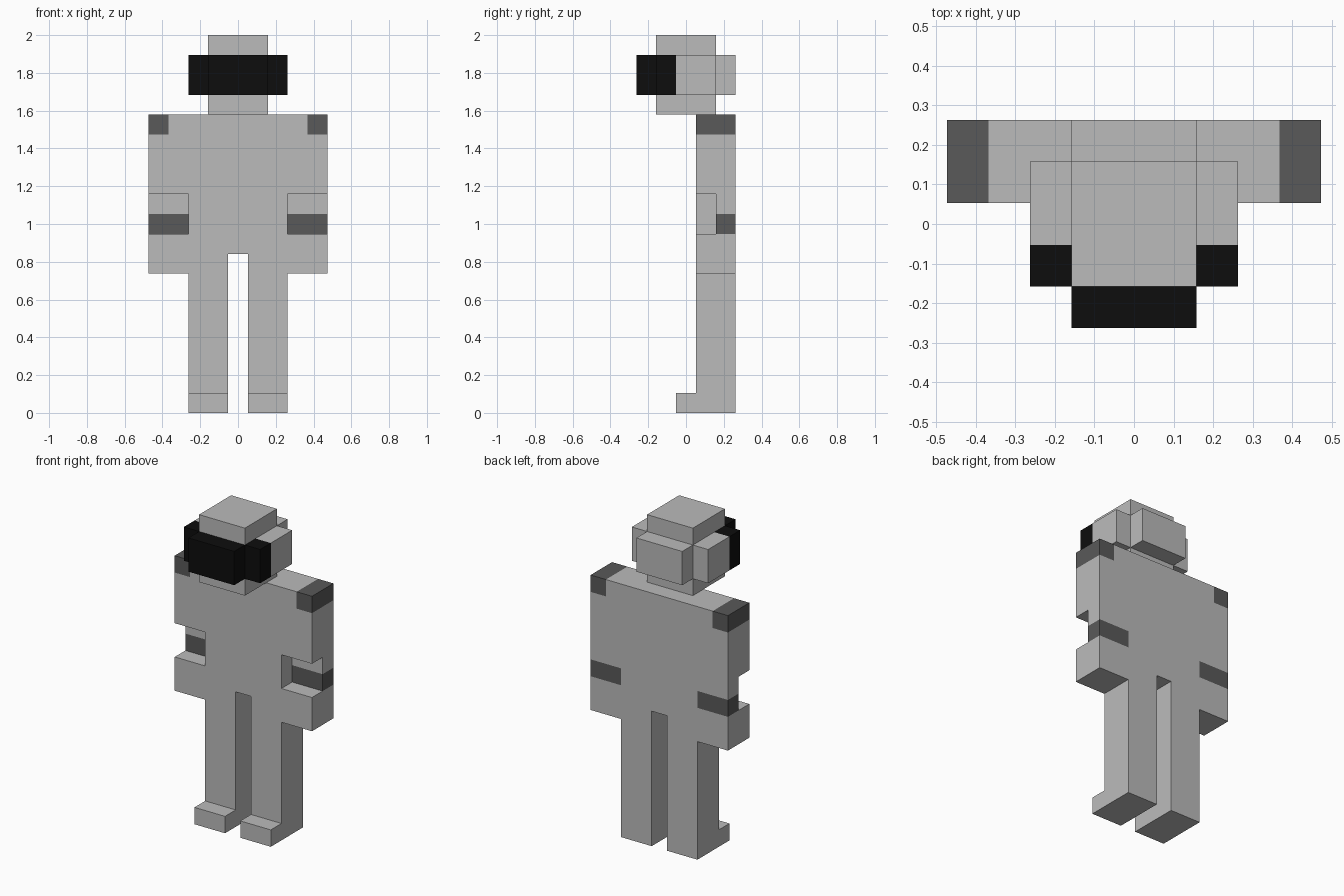
import bpy
import bmesh
from mathutils import Vector

cube = bpy.data.objects.get("Cube")
if cube:
    bpy.data.objects.remove(cube, do_unlink=True)

U = 2 / 19  # one block of the grid; all sizes below are in blocks


def material(name, value):
    mat = bpy.data.materials.new(name)
    mat.use_nodes = True
    colour = (value, value, value, 1)
    mat.diffuse_color = colour
    mat.node_tree.nodes["Principled BSDF"].inputs["Base Color"].default_value = colour
    return mat


GREY, DARK, BLACK = 0, 1, 2
MATERIALS = [material("light grey", 0.497),
             material("dark grey", 0.100),
             material("black", 0.004)]


def prism(name, axis, profile, lo, hi, cuts=(), rule=None):
    """Extrude a profile (y,z along x, or x,y along z), cut it, colour its faces."""
    bm = bmesh.new()
    if axis == 'x':
        points = [Vector((lo, a, b)) for a, b in profile]
        step = Vector((hi - lo, 0, 0))
    else:
        points = [Vector((a, b, lo)) for a, b in profile]
        step = Vector((0, 0, hi - lo))
    base = bm.faces.new([bm.verts.new(p) for p in points])
    ext = bmesh.ops.extrude_face_region(bm, geom=[base], use_keep_orig=True)
    moved = [v for v in ext["geom"] if isinstance(v, bmesh.types.BMVert)]
    bmesh.ops.translate(bm, verts=moved, vec=step)
    bmesh.ops.recalc_face_normals(bm, faces=bm.faces[:])

    # Cut along the colour borders, then merge faces of the same colour
    if rule:
        bmesh.ops.triangulate(bm, faces=bm.faces[:])
        for index, position in cuts:
            normal = Vector((0, 0, 0))
            normal[index] = 1
            bmesh.ops.bisect_plane(bm, geom=bm.verts[:] + bm.edges[:] + bm.faces[:],
                                   plane_co=normal * position, plane_no=normal, dist=1e-4)
        for face in bm.faces:
            face.material_index = rule(face.calc_center_median(), face.normal)
        bmesh.ops.dissolve_limit(bm, angle_limit=0.01, verts=bm.verts[:],
                                 edges=bm.edges[:], delimit={'MATERIAL'})

    bmesh.ops.scale(bm, vec=(U, U, U), verts=bm.verts[:])
    mesh = bpy.data.meshes.new(name)
    bm.to_mesh(mesh)
    bm.free()
    for mat in MATERIALS:
        mesh.materials.append(mat)
    obj = bpy.data.objects.new(name, mesh)
    bpy.context.collection.objects.link(obj)
    return obj


def rectangle(x0, x1, y0, y1):
    return [(x0, y0), (x1, y0), (x1, y1), (x0, y1)]


# Torso
prism("torso", 'z', rectangle(-2.5, 2.5, 0.5, 2.5), 8, 15)

# Legs with feet, and arms with a notch, a wrist band and a shoulder patch
LEG = [(-0.5, 0), (2.5, 0), (2.5, 8), (0.5, 8), (0.5, 1), (-0.5, 1)]
ARM = [(0.5, 7), (2.5, 7), (2.5, 15), (0.5, 15),
       (0.5, 11), (1.5, 11), (1.5, 9), (0.5, 9)]


def arm_colour(centre, normal):
    wrist_band = 9 < centre.z < 10 and abs(normal.z) < 0.5
    shoulder_patch = centre.z > 14 and abs(centre.x) > 3.5
    return DARK if wrist_band or shoulder_patch else GREY


for side, s in (("left", 1), ("right", -1)):
    prism(side + "_leg", 'x', LEG, 0.5 * s, 2.5 * s)
    prism(side + "_arm", 'x', ARM, 2.5 * s, 4.5 * s,
          cuts=[(2, 9), (2, 10), (2, 14), (0, 3.5 * s)], rule=arm_colour)

# Head
prism("head", 'z', rectangle(-1.5, 1.5, -1.5, 1.5), 15, 19)

# Cross-shaped band around the head, with a black visor at the front
BAND = [(-1.5, -2.5), (1.5, -2.5), (1.5, -1.5), (2.5, -1.5),
        (2.5, 1.5), (1.5, 1.5), (1.5, 2.5), (-1.5, 2.5),
        (-1.5, 1.5), (-2.5, 1.5), (-2.5, -1.5), (-1.5, -1.5)]
prism("visor_band", 'z', BAND, 16, 18, cuts=[(1, -0.5)],
      rule=lambda centre, normal: BLACK if centre.y < -0.5 else GREY)
